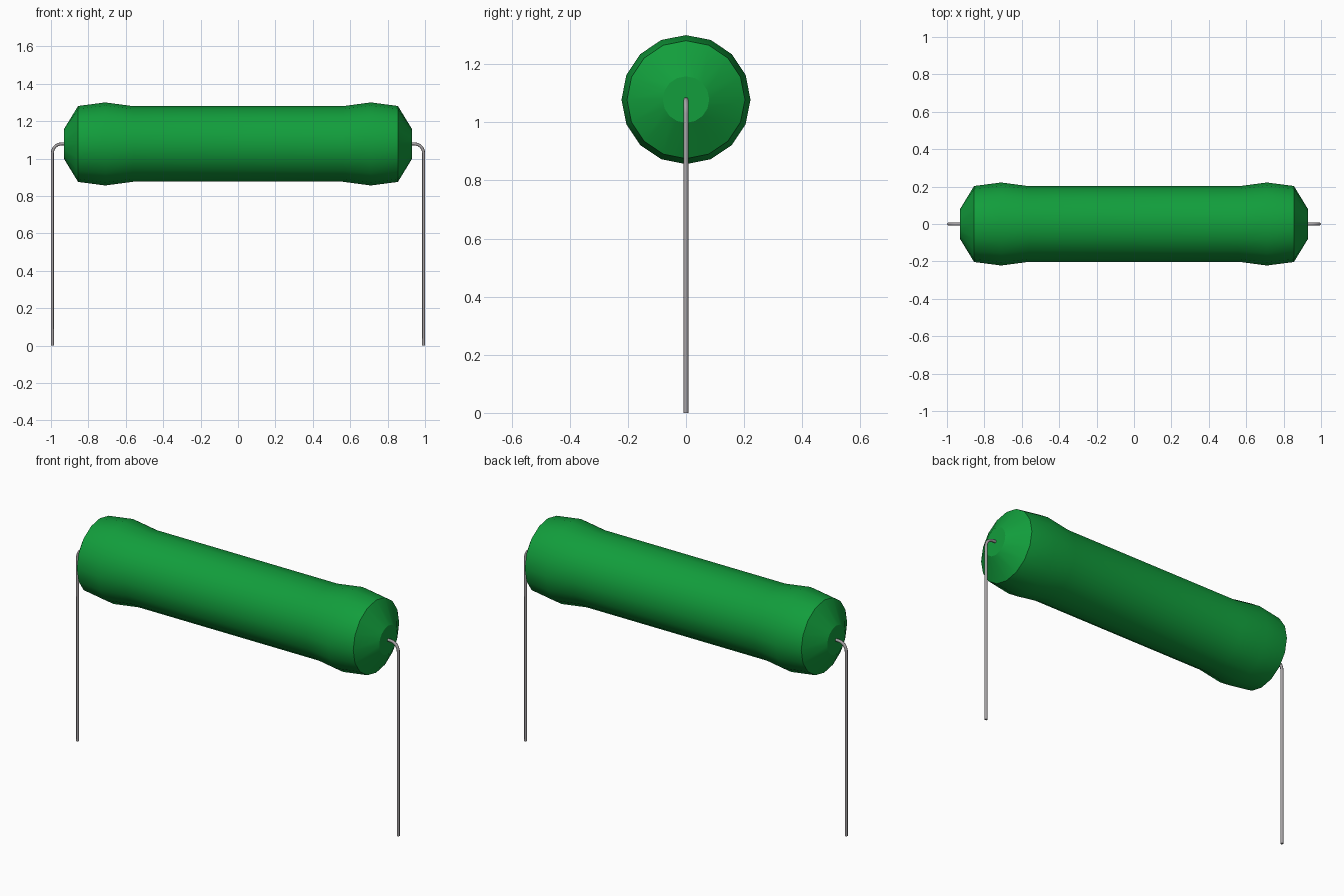
import bpy, bmesh, math
from mathutils import Vector

cube = bpy.data.objects.get("Cube")
if cube:
    bpy.data.objects.remove(cube, do_unlink=True)

AXIS_Z = 1.078      # height of the body axis
WIRE_R = 0.008
WIRE_X = 0.992      # centre line of each vertical lead
BEND_R = 0.048


def material(name, rgb):
    mat = bpy.data.materials.new(name)
    mat.use_nodes = True
    mat.diffuse_color = (*rgb, 1)
    mat.node_tree.nodes["Principled BSDF"].inputs["Base Color"].default_value = (*rgb, 1)
    return mat


green = material("green coating", (0.006, 0.34, 0.045))
grey = material("grey metal", (0.38, 0.36, 0.37))


def shade(obj, degrees):
    bpy.ops.object.select_all(action='DESELECT')
    obj.select_set(True)
    bpy.context.view_layer.objects.active = obj
    bpy.ops.object.shade_smooth_by_angle(angle=math.radians(degrees))


# Body: mirrored half profile (x, radius) lathed around the x axis
half = [(0.93, 0.08), (0.855, 0.203), (0.71, 0.222), (0.56, 0.202)]
profile = [(-x, r) for x, r in half] + half[::-1]
SIDES = 16
bm = bmesh.new()
rings = []
for x, r in profile:
    angles = [2 * math.pi * i / SIDES for i in range(SIDES)]
    rings.append([bm.verts.new((x, r * math.sin(a), r * math.cos(a))) for a in angles])
for a, b in zip(rings, rings[1:]):
    for i in range(SIDES):
        j = (i + 1) % SIDES
        bm.faces.new((a[i], a[j], b[j], b[i]))
bm.faces.new(rings[0])
bm.faces.new(rings[-1])
bmesh.ops.recalc_face_normals(bm, faces=bm.faces)
mesh = bpy.data.meshes.new("resistor_body")
bm.to_mesh(mesh)
bm.free()
mesh.materials.append(green)
body = bpy.data.objects.new("resistor_body", mesh)
body.location.z = AXIS_Z
bpy.context.collection.objects.link(body)
shade(body, 30)


# Leads: round wire leaving the end cap, bending down to the ground
def lead(name, side):
    path = [(0.90, AXIS_Z)]
    for i in range(7):
        a = math.pi / 2 * (1 - i / 6)
        path.append((WIRE_X - BEND_R + BEND_R * math.cos(a),
                     AXIS_Z - BEND_R + BEND_R * math.sin(a)))
    path.append((WIRE_X, 0))
    curve = bpy.data.curves.new(name, 'CURVE')
    curve.dimensions = '3D'
    curve.bevel_depth = WIRE_R
    curve.bevel_resolution = 2
    curve.use_fill_caps = True
    spline = curve.splines.new('POLY')
    spline.points.add(len(path) - 1)
    for p, (x, z) in zip(spline.points, path):
        p.co = (side * x, 0, z, 1)
    curve.materials.append(grey)
    obj = bpy.data.objects.new(name, curve)
    bpy.context.collection.objects.link(obj)
    bpy.ops.object.select_all(action='DESELECT')
    obj.select_set(True)
    bpy.context.view_layer.objects.active = obj
    bpy.ops.object.convert(target='MESH')
    shade(bpy.context.view_layer.objects.active, 50)


lead("left_lead", 1)
lead("right_lead", -1)
